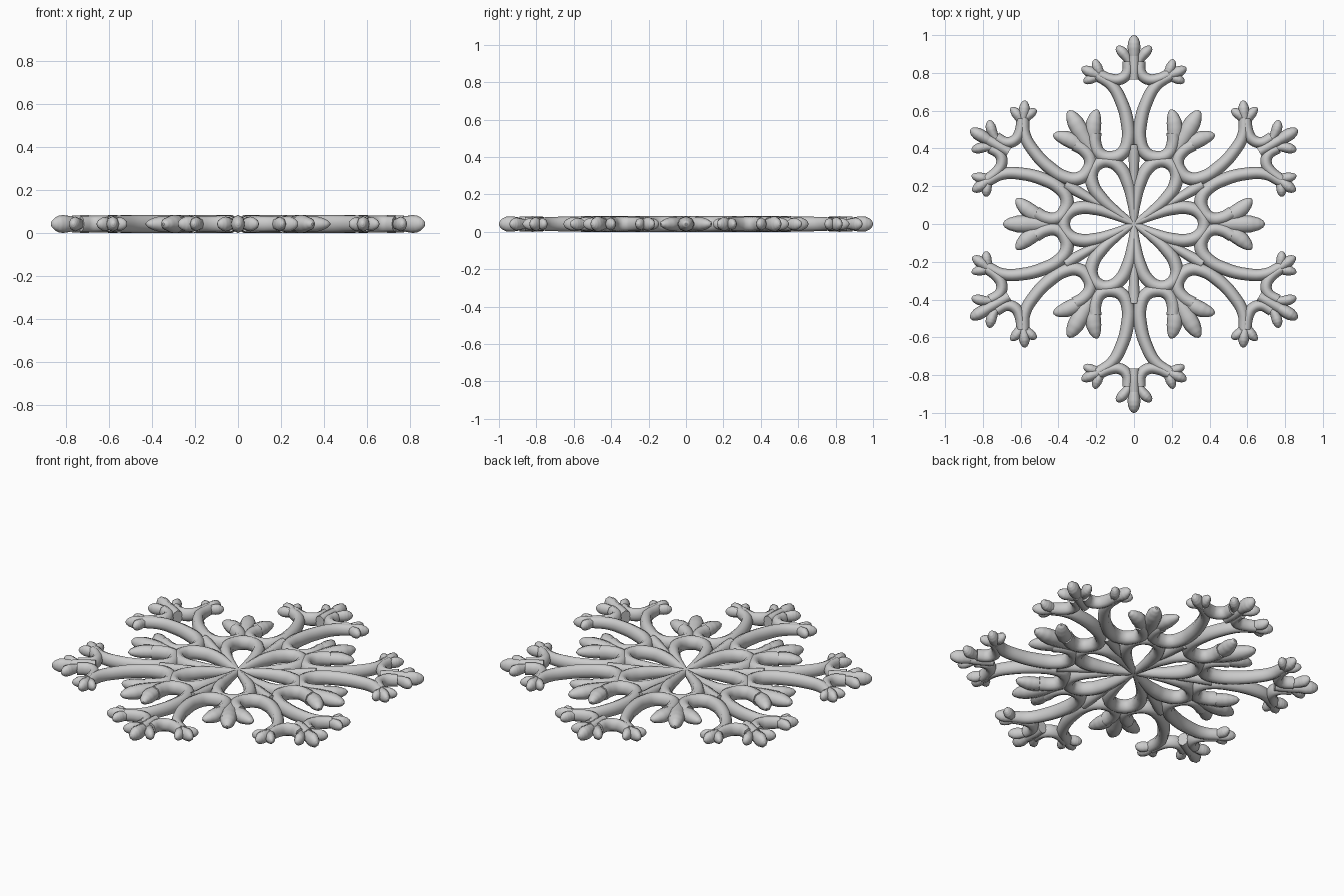
import bpy
from math import radians
from mathutils import Matrix, Vector

if "Cube" in bpy.data.objects:
    bpy.data.objects.remove(bpy.data.objects["Cube"])

MID_Z = 0.042


def make_part(name, paths, offset, z_scale):
    """Sweep round tubes along (points, radii) paths, repeated six times."""
    cu = bpy.data.curves.new(name, 'CURVE')
    cu.dimensions = '3D'
    cu.twist_mode = 'Z_UP'
    cu.bevel_depth = 1.0
    cu.bevel_resolution = 2
    cu.resolution_u = 4
    cu.use_fill_caps = True
    for k in range(6):
        rot = Matrix.Rotation(radians(offset + 60 * k), 3, 'Z')
        for pts, radii in paths:
            sp = cu.splines.new('BEZIER')
            sp.bezier_points.add(len(pts) - 1)
            for bp, p, r in zip(sp.bezier_points, pts, radii):
                bp.co = rot @ Vector((p[0], p[1], 0))
                bp.radius = r
                bp.handle_left_type = bp.handle_right_type = 'AUTO'
    ob = bpy.data.objects.new(name, cu)
    bpy.context.collection.objects.link(ob)
    ob.location.z = MID_Z
    ob.scale.z = z_scale
    bpy.ops.object.select_all(action='DESELECT')
    bpy.context.view_layer.objects.active = ob
    ob.select_set(True)
    bpy.ops.object.convert(target='MESH')
    bpy.ops.object.shade_smooth_by_angle(angle=radians(50))
    return ob


def both(path):
    """A path and its mirror image across the arm axis."""
    pts, radii = path
    return [path, ([(-x, y) for x, y in pts], radii)]


def leaf(a, b, c, w):
    """Rounded bud along a bent line a-b-c with largest radius w."""
    ts = (0, 0.2, 0.4, 0.6, 0.75, 0.88, 0.96, 1)
    prof = (0.6, 0.75, 0.9, 1.0, 0.95, 0.72, 0.45, 0.12)
    pts = [tuple((1 - t) ** 2 * p + 2 * t * (1 - t) * q + t * t * s
                 for p, q, s in zip(a, b, c)) for t in ts]
    return pts, [w * f for f in prof]


# Teardrop petals around the centre
half = [(0, 0), (0.054, 0.12), (0.082, 0.21), (0.086, 0.285), (0.056, 0.35)]
rad = [0.015, 0.027, 0.034, 0.035, 0.035]
petal = (half + [(0, 0.373)] + [(-x, y) for x, y in reversed(half)],
         rad + [0.035] + rad[::-1])
make_part("petals", [petal], 30, 1.2)

# Arms: forked end, down the arm, round the valley, up to the short branch
valley = [(0.195, 0.785), (0.12, 0.737), (0.068, 0.65), (0.034, 0.53),
          (0.032, 0.44), (0.062, 0.375), (0.12, 0.352), (0.178, 0.368),
          (0.207, 0.425), (0.208, 0.48)]
arms = both((valley, [0.028, 0.031, 0.033] + [0.035] * 7))
arms.append(([(0, 0.16), (0, 0.3), (0, 0.42)], [0.015, 0.026, 0.034]))
make_part("main_arms", arms, 0, 1.2)

# Small valleys and stem at the end of each arm
crown = [(0.185, 0.795), (0.125, 0.768), (0.072, 0.767), (0.036, 0.80),
         (0.034, 0.86)]
ends = both((crown, [0.027, 0.029, 0.03, 0.03, 0.028]))
ends.append(([(0, 0.765), (0, 0.82), (0, 0.89)], [0.03, 0.032, 0.03]))
make_part("arm_crowns", ends, 0, 1.3)

# Buds at the arm ends
tips = [leaf((0, 0.84), (0, 0.92), (0, 1.0), 0.034)]
tips += both(leaf((0.022, 0.845), (0.04, 0.90), (0.094, 0.937), 0.028))
tips += both(leaf((0.155, 0.778), (0.21, 0.79), (0.277, 0.828), 0.03))
tips += both(leaf((0.155, 0.785), (0.195, 0.80), (0.206, 0.873), 0.027))
tips += both(leaf((0.165, 0.775), (0.22, 0.782), (0.265, 0.748), 0.026))
make_part("arm_buds", tips, 0, 1.22)

# Large three-lobed buds on the short branches
lobes = [leaf((0, 0.40), (0, 0.55), (0, 0.693), 0.046)]
lobes += both(leaf((0.025, 0.42), (0.025, 0.53), (0.135, 0.622), 0.042))
make_part("short_branch_buds", lobes, 30, 0.91)
